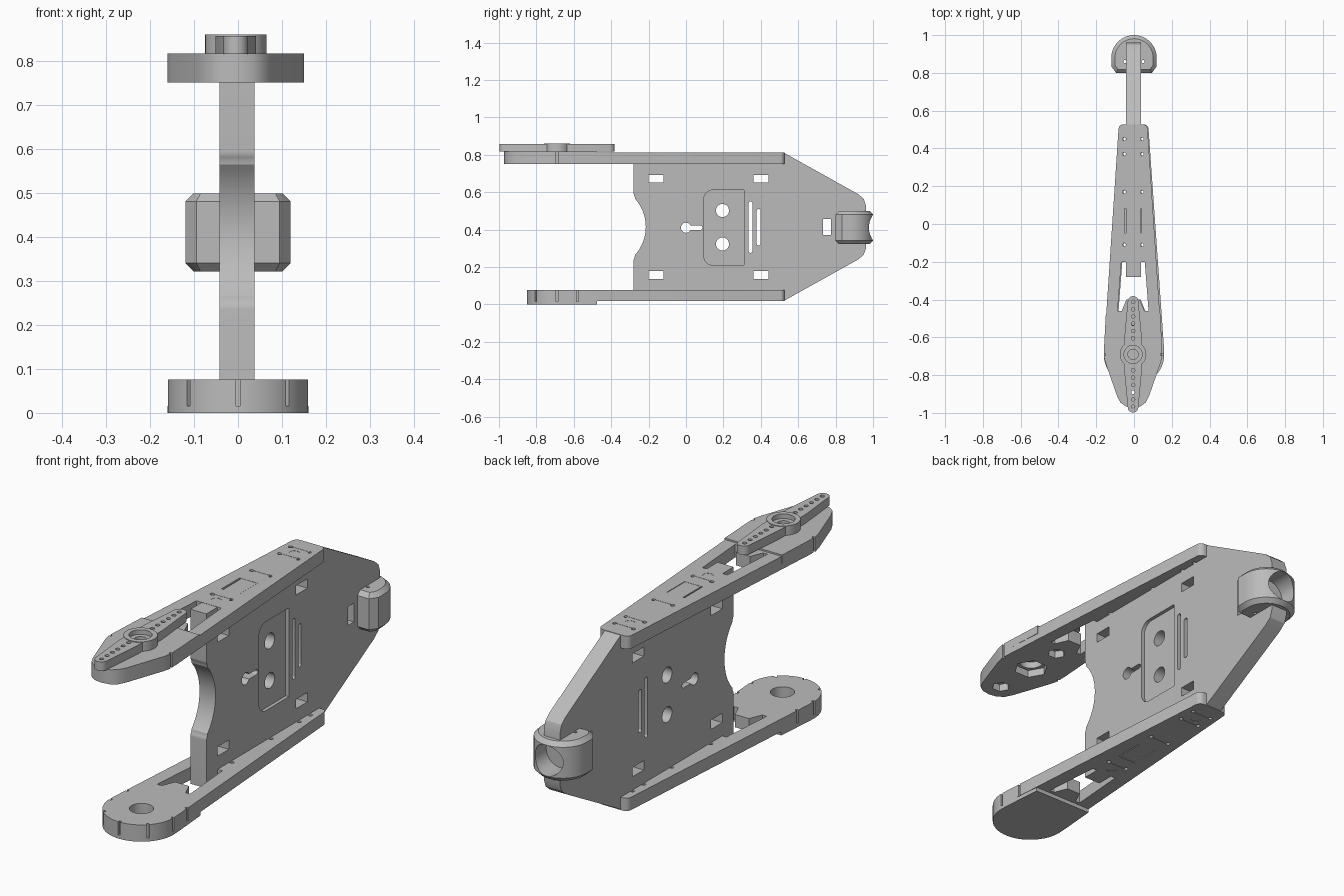
import bpy, bmesh, math
from mathutils import Matrix

cube = bpy.data.objects.get("Cube")
if cube:
    bpy.data.objects.remove(cube, do_unlink=True)

grey = bpy.data.materials.new("Plain grey")
grey.use_nodes = True
GREY = (0.5, 0.5, 0.5, 1)
grey.diffuse_color = GREY
grey.node_tree.nodes["Principled BSDF"].inputs["Base Color"].default_value = GREY


# 2D outlines
def circle(u, v, r, n=32, turn=0.0):
    return [(u + r * math.cos(turn + 2 * math.pi * i / n),
             v + r * math.sin(turn + 2 * math.pi * i / n)) for i in range(n)]


def box(u, v, w, h):
    return [(u - w / 2, v - h / 2), (u + w / 2, v - h / 2),
            (u + w / 2, v + h / 2), (u - w / 2, v + h / 2)]


def arc(u, v, r, start, end, n=12):
    angles = [math.radians(start + (end - start) * i / n) for i in range(n + 1)]
    return [(u + r * math.cos(a), v + r * math.sin(a)) for a in angles]


def slot(u, v, length, width, upright=False):
    r, d = width / 2, (length - width) / 2
    if upright:
        return arc(u, v + d, r, 0, 180) + arc(u, v - d, r, 180, 360)
    return arc(u + d, v, r, -90, 90) + arc(u - d, v, r, 90, 270)


def mirrored(half):
    return half + [(-x, y) for x, y in reversed(half) if abs(x) > 1e-5]


# Solids
AXES = {"z": lambda u, v, w: (u, v, w), "x": lambda u, v, w: (w, u, v),
        "y": lambda u, v, w: (u, w, v)}


def prism(bm, pts, axis, lo, hi):
    put = AXES[axis]
    a = [bm.verts.new(put(u, v, lo)) for u, v in pts]
    b = [bm.verts.new(put(u, v, hi)) for u, v in pts]
    faces = [bm.faces.new(a), bm.faces.new(b)]
    for i in range(len(pts)):
        j = (i + 1) % len(pts)
        faces.append(bm.faces.new((a[i], a[j], b[j], b[i])))
    bmesh.ops.recalc_face_normals(bm, faces=faces)
    return faces


def finish(bm, name):
    mesh = bpy.data.meshes.new(name)
    bm.to_mesh(mesh)
    bm.free()
    obj = bpy.data.objects.new(name, mesh)
    bpy.context.collection.objects.link(obj)
    mesh.materials.append(grey)
    return obj


def solid(name, pts, axis, lo, hi):
    bm = bmesh.new()
    prism(bm, pts, axis, lo, hi)
    return finish(bm, name)


def select(obj):
    bpy.ops.object.select_all(action="DESELECT")
    obj.select_set(True)
    bpy.context.view_layer.objects.active = obj


def cut(obj, shapes, axis, lo, hi, mode="DIFFERENCE"):
    bm = bmesh.new()
    for pts in shapes:
        prism(bm, pts, axis, lo, hi)
    tool = finish(bm, "cutter")
    tool.hide_render = True
    mod = obj.modifiers.new("cut", "BOOLEAN")
    mod.operation, mod.object, mod.solver = mode, tool, "EXACT"
    mod.use_self = True
    select(obj)
    bpy.ops.object.modifier_apply(modifier=mod.name)
    bpy.data.objects.remove(tool, do_unlink=True)


def smooth(obj):
    select(obj)
    bpy.ops.object.shade_smooth_by_angle(angle=math.radians(28))


# Central plate with a scooped front edge and a tapered tail
MID = 0.415
upper = arc(-0.25, 0.595, 0.03, 180, 215, 4)
scoop = arc(-0.44, MID, 0.225, 42, -42, 16)
lower = [(y, 2 * MID - z) for y, z in reversed(upper)]
tail = [(0.525, 0.02), (0.92, 0.24), (0.95, 0.265), (0.962, 0.30)]
tail += [(y, 2 * MID - z) for y, z in reversed(tail)]
plate = solid("central_plate", [(-0.28, 0.81)] + upper + scoop + lower
              + [(-0.28, 0.02)] + tail, "x", -0.042, 0.038)
holes = [box(y, z, 0.08, 0.042) for y in (-0.16, 0.402) for z in (0.157, 0.672)]
holes += [circle(0.195, z, 0.035) for z in (0.323, 0.502)]
holes += [slot(0.345, 0.413, 0.275, 0.02, True), slot(0.388, 0.413, 0.195, 0.02, True),
          box(0.754, 0.413, 0.042, 0.085),
          arc(0, 0.41, 0.027, 25, 335, 24) + arc(0.077, 0.41, 0.011, -90, 90)]
cut(plate, holes, "x", -0.2, 0.2)
recess = [(0.31, 0.21), (0.31, 0.612)] + arc(0.145, 0.562, 0.05, 90, 180) \
    + arc(0.145, 0.26, 0.05, 180, 270)
cut(plate, [recess], "x", 0.022, 0.2)

# Rounded foot at the tail, chamfered, with a socket in the back
bm = bmesh.new()
prism(bm, [(-0.12, 0.835), (-0.095, 0.80), (0.095, 0.80), (0.12, 0.835)]
      + arc(0, 0.88, 0.12, 0, 180, 32), "z", 0.322, 0.50)
rim = [e for e in bm.edges if abs(e.verts[0].co.z - e.verts[1].co.z) < 1e-5]
bmesh.ops.bevel(bm, geom=rim, offset=0.019, segments=1, affect="EDGES")
foot = finish(bm, "tail_foot")
socket = [circle(0, 0.411, 0.07)]
for part in (foot, plate):
    cut(part, socket, "y", 0.90, 1.1)
cut(foot, [circle(s * 0.048, 0.86, 0.008, 12) for s in (-1, 1)], "z", 0.2, 0.6)

# Arms: shared rear part, different heads
back_end = [(0, 0.527)] + arc(0.052, 0.502, 0.025, 90, 5, 5)
sharp_head = [(0.153, -0.645), (0.155, -0.70), (0.146, -0.735), (0.085, -0.91),
              (0.067, -0.945), (0.04, -0.965), (0, -0.972)]
round_head = [(0.158, -0.645)] + arc(0, -0.69, 0.16, 0, -90, 20)
window = [(-0.062, -0.2), (0.062, -0.2), (0.082, -0.46), (0.06, -0.46),
          (0.035, -0.40), (-0.035, -0.40), (-0.06, -0.46), (-0.082, -0.46)]


def below(pts, y):
    return [p for p in pts if p[1] < y]


def add_arm(name, head, lo, hi, cap_lo, cap_hi, out_lo, out_hi):
    arm = solid(name, mirrored(back_end + head), "z", lo, hi)
    cut(arm, [window], "z", lo - 0.1, hi + 0.1)
    ties = (0.45, 0.37, 0.17, -0.11)
    cut(arm, [slot(0, y, 0.085, 0.008) for y in ties], "z", out_lo, out_hi)
    cut(arm, [circle(s * 0.047, y, 0.009, 12) for s in (-1, 1) for y in ties],
        "z", lo - 0.1, hi + 0.1)
    cut(arm, [circle(0, y, 0.022, 24) for y in (0.41, -0.15)]
        + [box(0, 0.018, 0.09, 0.13)], "z", out_lo, out_hi)
    # Raised cap that thickens the head
    cap = [(0, -0.475), (0.144, -0.475)] + head
    cut(arm, [mirrored(cap)], "z", cap_lo, cap_hi, "UNION")
    return arm


top_arm = add_arm("top_arm", sharp_head, 0.752, 0.811, 0.78, 0.818, 0.80, 0.9)
bottom_arm = add_arm("bottom_arm", round_head, 0.018, 0.076, 0.0, 0.05, -0.1, 0.03)

# Nut pockets under the top head
cut(top_arm, [circle(0, -0.69, 0.072, 6)]
    + [circle(0, y, 0.038, 6) for y in (-0.89, -0.52)], "z", 0.7, 0.785)
cut(top_arm, [circle(0, -0.69, 0.05)]
    + [circle(0, y, 0.015, 16) for y in (-0.89, -0.52)], "z", 0.7, 0.9)
cut(top_arm, [box(s * 0.155, -0.69, 0.02, 0.01) for s in (-1, 1)], "z", 0.7, 0.9)

# Blind pivot hole and rim slits in the bottom head
cut(bottom_arm, [circle(0, -0.69, 0.05)], "z", 0.018, 0.2)
slits = []
for angle in (0, 45, 90, 135, 180):
    spin = Matrix.Rotation(-math.radians(angle), 2)
    slits.append([(p.x, p.y - 0.69) for p in
                  (spin @ Matrix(((u, 0), (v, 0))).col[0] for u, v in box(0.16, 0, 0.022, 0.01))])
slits += [box(s * 0.153, -0.58, 0.022, 0.01) for s in (-1, 1)]
cut(bottom_arm, slits, "z", 0.016, 0.2)

# Double-ended horn with a hub and a row of small holes
HUB = -0.69
blade = arc(0, -0.41, 0.028, 90, 10, 8) + [(0.046, -0.60), (0.046, -0.78)] \
    + arc(0, -0.97, 0.028, -10, -90, 8)
horn = solid("horn", mirrored(blade), "z", 0.817, 0.858)
cut(horn, [circle(0, HUB, 0.07, 40)], "z", 0.815, 0.861, "UNION")
cut(horn, [circle(0, HUB, 0.048)], "z", 0.84, 0.9)
cut(horn, [circle(0, HUB, 0.027)], "z", 0.7, 0.9)
cut(horn, [circle(0, HUB + s * (0.085 + 0.0385 * i), 0.0095, 12)
           for s in (-1, 1) for i in range(6)], "z", 0.7, 0.9)

for part in (top_arm, horn):
    part.location.x = -0.005
for part in (plate, foot, top_arm, bottom_arm, horn):
    smooth(part)
